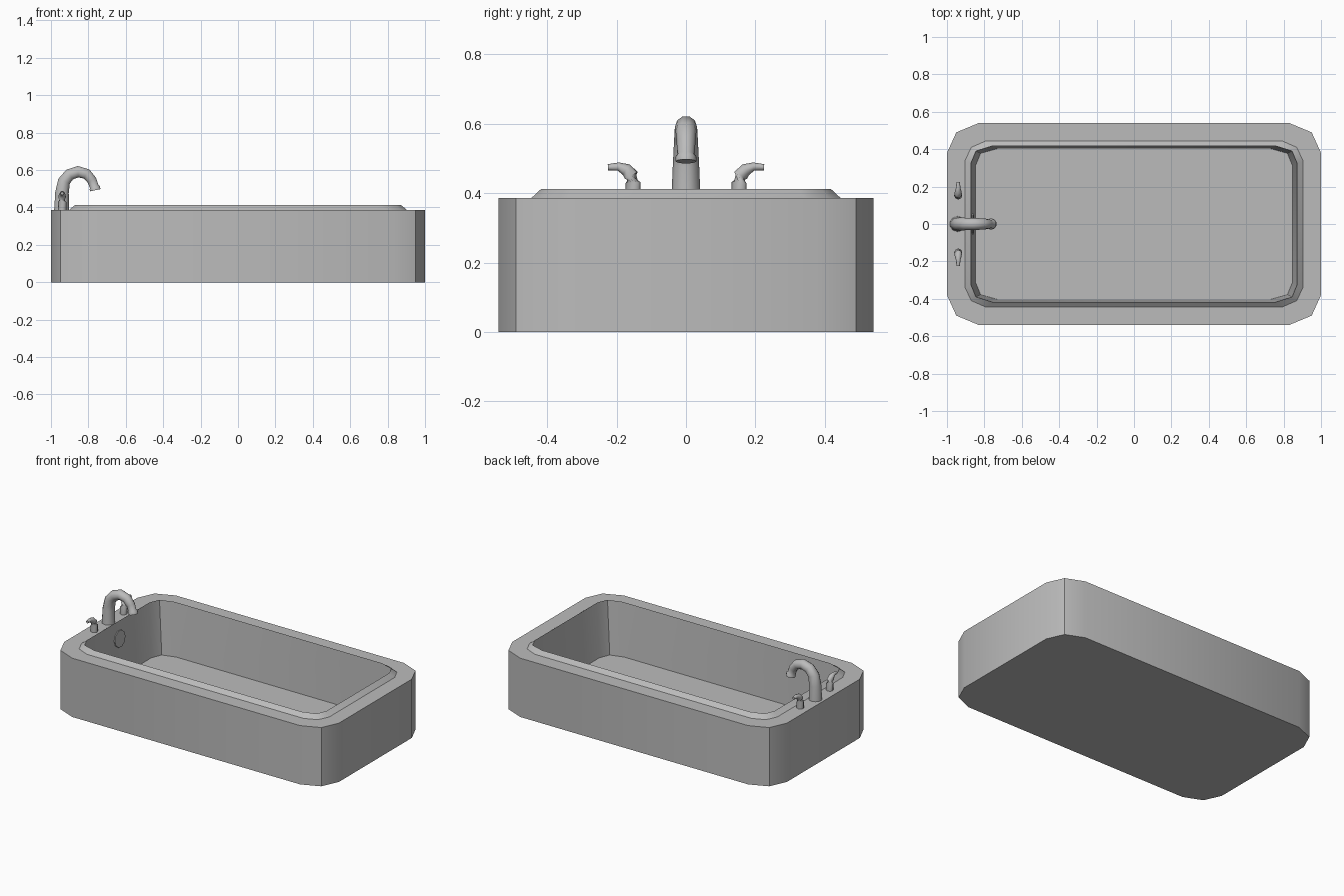
import bpy, bmesh, math
from mathutils import Vector

cube = bpy.data.objects.get("Cube")
if cube:
    bpy.data.objects.remove(cube, do_unlink=True)

grey = bpy.data.materials.new("grey")
grey.use_nodes = True
COLOUR = (0.5, 0.5, 0.5, 1)
grey.diffuse_color = COLOUR
grey.node_tree.nodes["Principled BSDF"].inputs["Base Color"].default_value = COLOUR


def loft(name, rings, angle=30):
    """Skin a closed solid through a list of equal rings."""
    bm = bmesh.new()
    loops = [[bm.verts.new(p) for p in ring] for ring in rings]
    n = len(loops[0])
    for a, b in zip(loops, loops[1:]):
        for i in range(n):
            j = (i + 1) % n
            bm.faces.new((a[i], a[j], b[j], b[i]))
    bm.faces.new(loops[0][::-1])
    bm.faces.new(loops[-1])
    bmesh.ops.recalc_face_normals(bm, faces=bm.faces)
    mesh = bpy.data.meshes.new(name)
    bm.to_mesh(mesh)
    bm.free()
    mesh.materials.append(grey)
    obj = bpy.data.objects.new(name, mesh)
    bpy.context.collection.objects.link(obj)
    bpy.ops.object.select_all(action="DESELECT")
    obj.select_set(True)
    bpy.context.view_layer.objects.active = obj
    bpy.ops.object.shade_smooth_by_angle(angle=math.radians(angle))
    return obj


def outline(z, corner):
    """Mirror three corner points into a twelve-sided bath outline."""
    back = corner + [(-x, y) for x, y in reversed(corner)]
    return [(x, y, z) for x, y in back + [(-x, -y) for x, y in back]]


def circle(centre, axis, radius, sides):
    """Ring of points around an axis, with a level reference direction."""
    axis = Vector(axis).normalized()
    ref = Vector((0, 1, 0)) if abs(axis.y) < 0.1 else Vector((1, 0, 0))
    u = (ref - axis * ref.dot(axis)).normalized()
    v = axis.cross(u)
    turns = [2 * math.pi * i / sides for i in range(sides)]
    return [Vector(centre) + radius * (u * math.cos(t) + v * math.sin(t)) for t in turns]


def tube(name, path, sides):
    """Tapered pipe through (point, radius) pairs."""
    pts = [Vector(p) for p, r in path]
    rings = []
    for i, (p, r) in enumerate(path):
        axis = pts[min(i + 1, len(pts) - 1)] - pts[max(i - 1, 0)]
        rings.append(circle(p, axis, r, sides))
    return loft(name, rings, 50)


# Tub: outer wall, deck, raised rim and sloping basin
loft("tub", [
    outline(0, [(1, 0.38), (0.95, 0.49), (0.83, 0.54)]),
    outline(0.387, [(1, 0.38), (0.95, 0.49), (0.83, 0.54)]),
    outline(0.387, [(0.903, 0.34), (0.87, 0.41), (0.79, 0.445)]),
    outline(0.412, [(0.872, 0.325), (0.845, 0.39), (0.755, 0.418)]),
    outline(0.06, [(0.848, 0.31), (0.82, 0.378), (0.73, 0.403)]),
])

# Drain in the floor and overflow plate on the tap-end wall
loft("drain", [circle((-0.72, 0, z), (0, 0, 1), 0.055, 10) for z in (0.058, 0.063)])
slope = Vector((0.352, 0, 0.024)).normalized()
wall = Vector((-0.864, 0, 0.3))
loft("overflow_plate", [circle(wall + slope * d, slope, 0.055, 10) for d in (-0.002, 0.006)])

# Swan-neck spout
spout = [(-0.943, 0.385, 0.042), (-0.941, 0.48, 0.038), (-0.93, 0.54, 0.035),
         (-0.9, 0.576, 0.033), (-0.855, 0.591, 0.032), (-0.81, 0.579, 0.03),
         (-0.781, 0.545, 0.027), (-0.769, 0.512, 0.025), (-0.766, 0.506, 0.03),
         (-0.763, 0.492, 0.03)]
tube("spout", [((x, 0, z), r) for x, z, r in spout], 10)

# Lever handles either side of the spout
lever = [(0.153, 0.385, 0.022), (0.153, 0.43, 0.022), (0.158, 0.452, 0.021),
         (0.172, 0.468, 0.018), (0.195, 0.477, 0.012), (0.225, 0.475, 0.009)]
for name, side in (("back_handle", 1), ("front_handle", -1)):
    tube(name, [((-0.94, side * y, z), r) for y, z, r in lever], 8)
